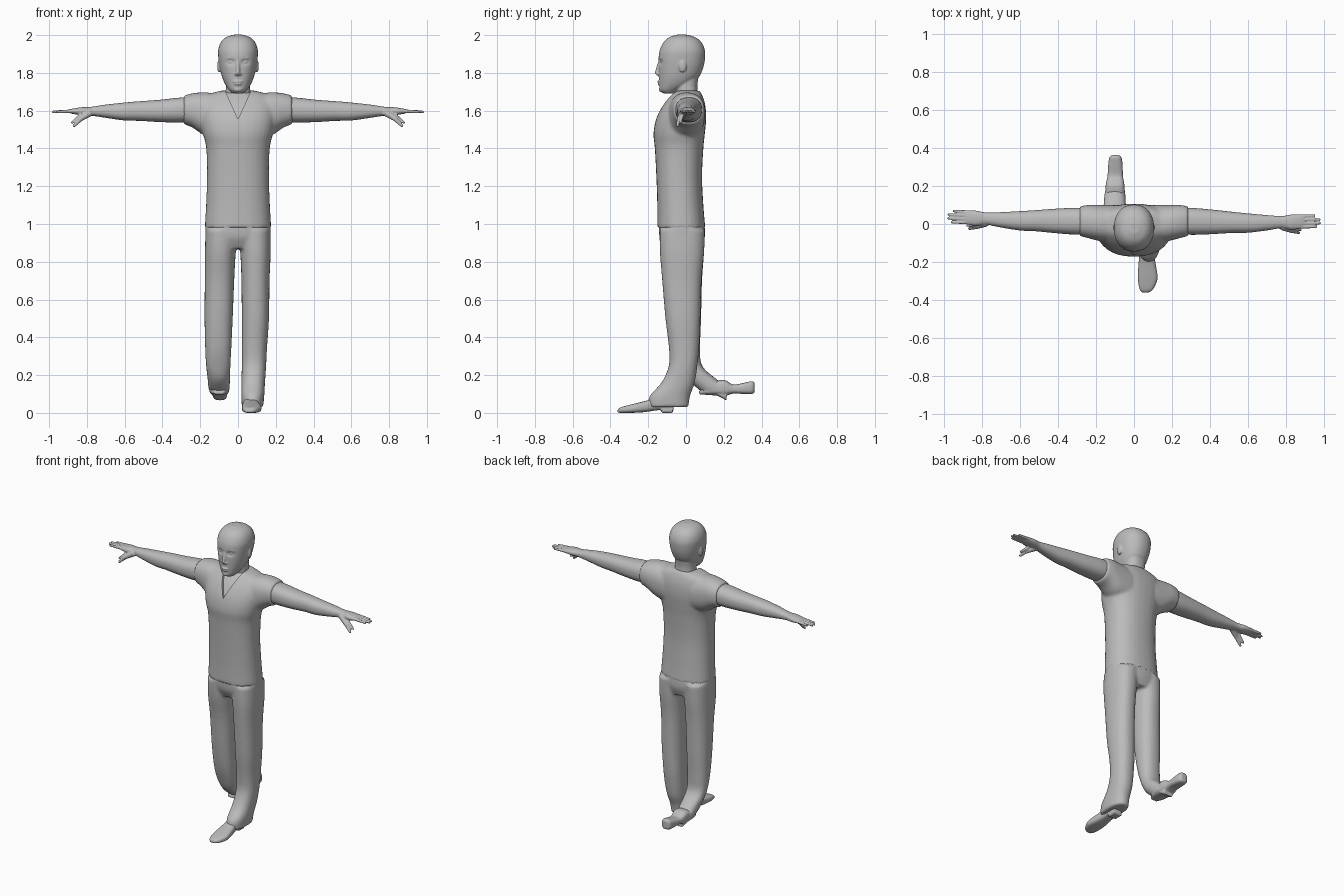
import bpy, bmesh, math
from mathutils import Matrix, Vector

if "Cube" in bpy.data.objects:
    bpy.data.objects.remove(bpy.data.objects["Cube"])

grey = bpy.data.materials.new("plain_grey")
grey.use_nodes = True
colour = (.5, .5, .5, 1)
grey.diffuse_color = colour
grey.node_tree.nodes["Principled BSDF"].inputs["Base Color"].default_value = colour

PLACE = {"x": lambda t, a, b: (t, a, b),
         "y": lambda t, a, b: (a, t, b),
         "z": lambda t, a, b: (a, b, t)}


def spline(p0, p1, p2, p3, u):
    """Smooth blend between two neighbouring profile values."""
    return p1 + .5 * u * (p2 - p0 + u * (2 * p0 - 5 * p1 + 4 * p2 - p3
                                         + u * (3 * (p1 - p2) + p3 - p0)))


def loft(bm, axis, sections, power=2.3, sides=32, steps=4):
    """Skin rounded sections (position, min a, max a, min b, max b) along an axis."""
    last = len(sections) - 1
    dense = []
    for i in range(last):
        near = [sections[min(max(i + k, 0), last)] for k in (-1, 0, 1, 2)]
        for s in range(steps):
            dense.append([spline(*vals, s / steps) for vals in zip(*near)])
    dense.append(sections[-1])
    rings = []
    for t, a0, a1, b0, b1 in dense:
        ring = []
        for k in range(sides):
            ang = math.tau * k / sides
            c, s = math.cos(ang), math.sin(ang)
            c = math.copysign(abs(c) ** (2 / power), c)
            s = math.copysign(abs(s) ** (2 / power), s)
            a = (a0 + a1) / 2 + c * (a1 - a0) / 2
            b = (b0 + b1) / 2 + s * (b1 - b0) / 2
            ring.append(bm.verts.new(PLACE[axis](t, a, b)))
        rings.append(ring)
    for low, high in zip(rings, rings[1:]):
        for k in range(sides):
            n = (k + 1) % sides
            bm.faces.new((low[k], low[n], high[n], high[k]))
    bm.faces.new(rings[0])
    bm.faces.new(rings[-1])
    return [v for ring in rings for v in ring]


def paired(sections):
    """Expand (position, half width, min b, max b) to a symmetric section."""
    return [(t, -w, w, b0, b1) for t, w, b0, b1 in sections]


def ball(bm, centre, size):
    bmesh.ops.create_uvsphere(bm, u_segments=20, v_segments=12, radius=1,
                              matrix=Matrix.Translation(centre) @ Matrix.Diagonal((*size, 1)))


def finger(bm, start, end, r0, r1):
    """Tapered finger with a rounded tip."""
    a, b = Vector(start), Vector(end)
    turn = (b - a).to_track_quat("Z", "Y").to_matrix().to_4x4()
    bmesh.ops.create_cone(bm, cap_ends=True, segments=12, radius1=r0, radius2=r1,
                          depth=(b - a).length,
                          matrix=Matrix.Translation((a + b) / 2) @ turn)
    ball(bm, end, (r1, r1, r1))


def finish(bm, name, voxel=0, smooth=4):
    """Make the object and fuse its overlapping volumes into one skin."""
    bmesh.ops.recalc_face_normals(bm, faces=bm.faces)
    mesh = bpy.data.meshes.new(name)
    bm.to_mesh(mesh)
    bm.free()
    obj = bpy.data.objects.new(name, mesh)
    bpy.context.collection.objects.link(obj)
    mesh.materials.append(grey)
    if voxel:
        mod = obj.modifiers.new("fuse", "REMESH")
        mod.mode = "VOXEL"
        mod.voxel_size = voxel
        mod.use_smooth_shade = True
        relax = obj.modifiers.new("relax", "SMOOTH")
        relax.iterations = smooth
    return obj


parts = []

# Shirt: torso and two short sleeves
torso = [(.98, .176, -.152, .102), (1.1, .169, -.152, .092), (1.25, .164, -.157, .085),
         (1.4, .168, -.165, .092), (1.48, .186, -.172, .1), (1.56, .2, -.157, .107),
         (1.63, .2, -.122, .102), (1.68, .17, -.082, .087), (1.706, .09, -.058, .072)]
sleeve = [(.1, -.1, .1, 1.45, 1.69), (.18, -.09, .1, 1.47, 1.697),
          (.24, -.075, .1, 1.51, 1.692), (.287, -.063, .093, 1.528, 1.68)]
bm = bmesh.new()
loft(bm, "z", paired(torso))
for side in (1, -1):
    loft(bm, "x", [(side * s[0], *s[1:]) for s in sleeve])
shirt = finish(bm, "shirt", .009)
parts.append(shirt)

# V neckline cut into the shirt
bm = bmesh.new()
vee = bm.faces.new([bm.verts.new(p) for p in
                    ((-.075, -.3, 1.72), (.075, -.3, 1.72), (0, -.3, 1.555))])
grown = bmesh.ops.extrude_face_region(bm, geom=[vee])["geom"]
bmesh.ops.translate(bm, vec=(0, .3, 0),
                    verts=[g for g in grown if isinstance(g, bmesh.types.BMVert)])
cutter = finish(bm, "neckline_cutter")
cutter.hide_render = True
cut = shirt.modifiers.new("neckline", "BOOLEAN")
cut.operation = "DIFFERENCE"
cut.object = cutter

# Skin showing inside the neckline
bm = bmesh.new()
loft(bm, "z", paired([(z - .008, w - .03, y0 + .008, y1 - .012) for z, w, y0, y1 in torso[4:]]))
parts.append(finish(bm, "chest", .009))

# Trousers: hips and two legs, the right one swung back
bm = bmesh.new()
loft(bm, "z", paired([(.87, .15, -.11, .08), (.93, .172, -.14, .1), (1, .172, -.145, .098)]))
loft(bm, "z", [(.97, 0, .172, -.14, .1), (.85, .012, .173, -.138, .096),
               (.7, .018, .167, -.126, .082), (.5, .02, .164, -.109, .076),
               (.35, .02, .154, -.091, .07), (.25, .02, .149, -.091, .06),
               (.16, .018, .143, -.13, .046), (.09, .018, .139, -.192, .022),
               (.03, .02, .133, -.2, .013)])
loft(bm, "z", [(.97, -.172, 0, -.14, .1), (.85, -.175, -.012, -.13, .096),
               (.7, -.176, -.02, -.1, .085), (.5, -.177, -.028, -.075, .08),
               (.35, -.174, -.035, -.05, .075), (.25, -.169, -.04, -.02, .085),
               (.18, -.161, -.042, .01, .16), (.13, -.156, -.045, .06, .225),
               (.1, -.14, -.05, .1, .23)])
parts.append(finish(bm, "trousers", .009))

# Left shoe, planted in front
bm = bmesh.new()
loft(bm, "y", [(-.362, .045, .075, .002, .018), (-.345, .03, .1, 0, .03),
               (-.29, .02, .124, 0, .045), (-.22, .023, .116, .004, .062),
               (-.15, .03, .104, .014, .08), (-.09, .034, .102, .012, .075),
               (-.066, .042, .095, .014, .06)], 3)
loft(bm, "y", [(-.13, .038, .1, 0, .03), (-.07, .038, .1, 0, .03)], 5)
parts.append(finish(bm, "left_shoe", .005, 2))

# Right shoe, lifted behind
bm = bmesh.new()
loft(bm, "y", [(.07, -.125, -.075, .098, .115), (.12, -.15, -.05, .095, .155),
               (.2, -.15, -.05, .09, .175), (.25, -.14, -.058, .102, .15),
               (.31, -.136, -.06, .1, .16), (.35, -.13, -.066, .1, .168),
               (.363, -.115, -.08, .11, .16)], 3)
loft(bm, "y", [(.17, -.14, -.055, .09, .13), (.215, -.13, -.06, .065, .13)], 4)
parts.append(finish(bm, "right_shoe", .005, 2))

# Arms with hands
arm = [(.25, -.055, .085, 1.54, 1.672), (.32, -.057, .084, 1.537, 1.668),
       (.42, -.053, .075, 1.54, 1.657), (.52, -.047, .064, 1.546, 1.65),
       (.6, -.046, .056, 1.548, 1.643), (.7, -.034, .047, 1.562, 1.632),
       (.78, -.022, .042, 1.574, 1.62), (.83, -.03, .05, 1.576, 1.618),
       (.88, -.024, .05, 1.584, 1.61), (.895, -.018, .044, 1.59, 1.606)]
tips = [(-.014, .965), (.004, .984), (.022, .982), (.04, .955)]
for side, name in ((1, "left_arm"), (-1, "right_arm")):
    bm = bmesh.new()
    loft(bm, "x", arm)
    for y, tip in tips:
        finger(bm, (.86, y, 1.598), (tip - .005, y * 1.1, 1.594), .0105, .007)
    finger(bm, (.78, -.012, 1.592), (.835, -.036, 1.555), .021, .013)
    finger(bm, (.83, -.034, 1.558), (.868, -.046, 1.52), .013, .008)
    finger(bm, (.83, -.022, 1.575), (.878, -.03, 1.537), .012, .007)
    for v in bm.verts:
        if side < 0:
            v.co.y += .022 * max(0, v.co.x - .28) / .6
        v.co.x *= side
    parts.append(finish(bm, name, .0045, 2))

# Head with neck, eye sockets and facial features
bm = bmesh.new()
skull = loft(bm, "z", paired([
    (1.692, .03, -.122, -.06), (1.71, .048, -.138, -.03), (1.74, .068, -.142, .03),
    (1.78, .085, -.144, .07), (1.83, .097, -.145, .092), (1.88, .104, -.145, .101),
    (1.92, .105, -.139, .1), (1.96, .092, -.12, .083), (1.988, .065, -.09, .05),
    (2.002, .024, -.05, .005)]), 2.2, 48, 6)
for v in skull:
    for x in (-.037, .037):
        if v.co.y < 0:
            gap = ((v.co.x - x) / .02) ** 2 + ((v.co.z - 1.857) / .013) ** 2
            v.co.y += .014 * math.exp(-gap)
loft(bm, "z", paired([(1.6, .085, -.05, .075), (1.67, .07, -.052, .066),
                      (1.73, .064, -.055, .06), (1.8, .066, -.05, .07)]))
finger(bm, (0, -.138, 1.86), (0, -.154, 1.802), .009, .011)
ball(bm, (0, -.145, 1.794), (.02, .014, .009))
ball(bm, (0, -.141, 1.753), (.026, .011, .006))
ball(bm, (0, -.14, 1.741), (.022, .011, .006))
ball(bm, (0, -.128, 1.712), (.024, .016, .014))
for side in (1, -1):
    ball(bm, (side * .036, -.123, 1.857), (.016, .012, .008))
    ball(bm, (side * .036, -.127, 1.878), (.022, .011, .006))
    ball(bm, (side * .1, -.018, 1.835), (.01, .02, .034))
parts.append(finish(bm, "head", .0045, 2))

# Bake the modifiers, then shade smooth with sharp cuts kept
graph = bpy.context.evaluated_depsgraph_get()
baked = [bpy.data.meshes.new_from_object(p.evaluated_get(graph)) for p in parts]
bpy.data.objects.remove(cutter)
bpy.ops.object.select_all(action="DESELECT")
for part, mesh in zip(parts, baked):
    part.modifiers.clear()
    part.data = mesh
    mesh.materials.clear()
    mesh.materials.append(grey)
    part.select_set(True)
bpy.context.view_layer.objects.active = parts[0]
bpy.ops.object.shade_smooth_by_angle(angle=math.radians(45))
